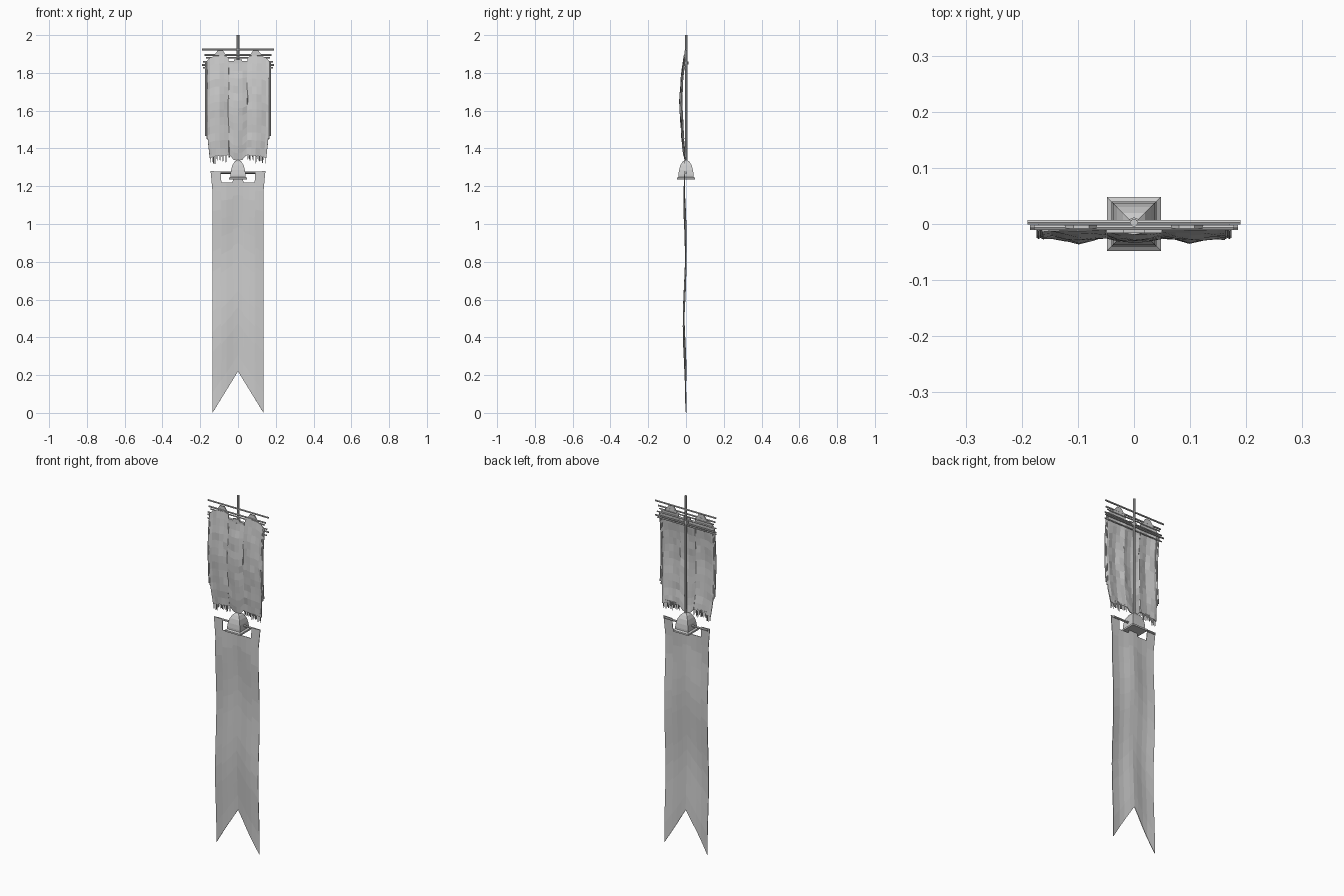
import bpy, bmesh, math, random
from mathutils import Vector

random.seed(4)
cube = bpy.data.objects.get("Cube")
if cube:
    bpy.data.objects.remove(cube, do_unlink=True)

grey = bpy.data.materials.new("plain grey")
grey.use_nodes = True
grey.diffuse_color = (0.6, 0.6, 0.6, 1)
grey.node_tree.nodes["Principled BSDF"].inputs["Base Color"].default_value = (0.6, 0.6, 0.6, 1)


def finish(name, bm, thickness=0):
    bmesh.ops.recalc_face_normals(bm, faces=bm.faces)
    mesh = bpy.data.meshes.new(name)
    bm.to_mesh(mesh)
    bm.free()
    mesh.materials.append(grey)
    ob = bpy.data.objects.new(name, mesh)
    bpy.context.collection.objects.link(ob)
    if thickness:
        mod = ob.modifiers.new("cloth thickness", "SOLIDIFY")
        mod.thickness = thickness
        mod.offset = 0
    return ob


def rod(name, a, b, radius, sides=6):
    a, b = Vector(a), Vector(b)
    bm = bmesh.new()
    bmesh.ops.create_cone(bm, cap_ends=True, segments=sides, radius1=radius,
                          radius2=radius, depth=(b - a).length)
    ob = finish(name, bm)
    ob.location = (a + b) / 2
    ob.rotation_mode = "QUATERNION"
    ob.rotation_quaternion = (b - a).to_track_quat("Z", "Y")
    return ob


def plate(name, outline, y, depth):
    bm = bmesh.new()
    face = bm.faces.new([bm.verts.new((x, y - depth / 2, z)) for x, z in outline])
    ext = bmesh.ops.extrude_face_region(bm, geom=[face])
    verts = [v for v in ext["geom"] if isinstance(v, bmesh.types.BMVert)]
    bmesh.ops.translate(bm, verts=verts, vec=(0, depth, 0))
    return finish(name, bm)


def lerp(points, x):
    for (x0, a), (x1, b) in zip(points, points[1:]):
        if x <= x1:
            return a + (b - a) * max(0, x - x0) / (x1 - x0)
    return points[-1][1]


def sheet(name, columns, rows, top, bottom, shift, depth, thickness):
    """Cloth between two outlines; shift and depth shape each point."""
    bm = bmesh.new()
    grid = []
    for x in columns:
        hi, lo = lerp(top, abs(x)), lerp(bottom, abs(x))
        line = []
        for r in range(rows + 1):
            z = hi + (lo - hi) * r / rows
            line.append(bm.verts.new((shift(x, z), depth(x, z), z)))
        grid.append(line)
    for a, b in zip(grid, grid[1:]):
        for r in range(rows):
            bm.faces.new((a[r], a[r + 1], b[r + 1], b[r]))
    return finish(name, bm, thickness)


def mirrored(half):
    return [-x for x in reversed(half) if x > 0] + half


# Upper cloth: bulging, worn, narrower near the hem
side_edge = [(1.33, 0.148), (1.40, 0.155), (1.46, 0.162), (1.8, 0.163), (1.9, 0.165)]
billow = [(1.33, -0.004), (1.42, -0.015), (1.62, -0.028), (1.75, -0.024), (1.9, -0.008)]


def upper_depth(x, z):
    fold = 0.005 * math.cos(abs(x) * 62 - math.pi * 2)
    return lerp(billow, z) - fold * lerp([(1.33, 0.3), (1.6, 1), (1.9, 0.3)], z) \
        + random.uniform(-0.0025, 0.0025)


sheet("upper_cloth", mirrored([0, 0.025, 0.048, 0.052, 0.075, 0.1, 0.125, 0.15, 0.165]), 13,
      [(0, 1.85), (0.048, 1.85), (0.052, 1.883), (0.075, 1.892), (0.14, 1.888), (0.165, 1.865)],
      [(0, 1.335), (0.025, 1.34), (0.048, 1.365), (0.125, 1.36), (0.165, 1.35)],
      lambda x, z: x / 0.165 * lerp(side_edge, z), upper_depth, 0.005)

# Torn fringe threads, cords and peaked tabs on each side
for side, label in ((1, "left"), (-1, "right")):
    for i in range(14):
        x = side * (0.045 + 0.0077 * i)
        end = 1.35 - 0.012 * i / 14 - random.uniform(0, 0.024)
        w = random.uniform(0.0015, 0.0035)
        plate(f"{label}_fringe_{i + 1}",
              [(x - w, 1.372), (x + w, 1.372), (x + w * 0.5, end), (x - w * 0.5, end)], -0.007, 0.003)
    for j, (x, low) in enumerate(((0.163, 1.45), (0.17, 1.465))):
        for k in range(4):
            z0, z1 = low + (1.86 - low) * k / 4, low + (1.86 - low) * (k + 1) / 4
            rod(f"{label}_edge_cord_{j + 1}_{k + 1}", (side * x, lerp(billow, z0) + 0.004, z0),
                (side * x, lerp(billow, z1) + 0.004, z1), 0.004)
    plate(f"{label}_peaked_tab",
          [(side * x, z) for x, z in ((0.055, 1.88), (0.08, 1.918), (0.108, 1.918), (0.135, 1.88))],
          -0.005, 0.006)

# Pole and crossbars
rod("pole", (0, 0.002, 1.29), (0, 0.002, 2.0), 0.007, 8)
rod("pole_collar", (0, 0.0, 1.845), (0, 0.0, 1.86), 0.012, 8)
for i, (half, y, z, r) in enumerate(((0.19, 0.003, 1.923, 0.005), (0.178, -0.006, 1.894, 0.005),
                                     (0.17, -0.004, 1.88, 0.004), (0.185, -0.005, 1.86, 0.004),
                                     (0.19, 0.003, 1.842, 0.005), (0.185, -0.007, 1.826, 0.004))):
    rod(f"crossbar_{i + 1}", (-half, y, z), (half, y, z), r)
plate("centre_clasp", [(-0.05, 1.85), (0.05, 1.85), (0.05, 1.862), (0.02, 1.862),
                       (0.02, 1.872), (-0.02, 1.872), (-0.02, 1.862), (-0.05, 1.862)], -0.012, 0.008)

# Square bell-shaped socket
bm = bmesh.new()
rings = []
for half, z in ((0.048, 1.235), (0.048, 1.244), (0.04, 1.25), (0.04, 1.262), (0.037, 1.285),
                (0.03, 1.31), (0.02, 1.328), (0.008, 1.338)):
    rings.append([bm.verts.new((sx * half, sy * half, z))
                  for sx, sy in ((-1, -1), (1, -1), (1, 1), (-1, 1))])
for a, b in zip(rings, rings[1:]):
    for i in range(4):
        bm.faces.new((a[i], a[(i + 1) % 4], b[(i + 1) % 4], b[i]))
bm.faces.new(rings[0])
bm.faces.new(rings[-1])
finish("bell_socket", bm)

# Lower rod held by the socket
rod("lower_rod", (-0.135, 0, 1.272), (0.135, 0, 1.272), 0.006)


# Long lower cloth with swallowtail hem and flared hanging tabs
def lower_depth(x, z):
    wave = 0.006 * math.sin(z * 8.5 + abs(x) * 9) + 0.003 * math.cos(x * 40)
    return -0.007 + wave * min(1, (1.28 - z) * 5)


sheet("lower_cloth", mirrored([0, 0.025, 0.03, 0.06, 0.088, 0.092, 0.115, 0.135]), 12,
      [(0, 1.238), (0.025, 1.238), (0.03, 1.219), (0.088, 1.219), (0.092, 1.278), (0.135, 1.28)],
      [(0, 0.22), (0.135, 0.0)],
      lambda x, z: x * (1 + 0.075 * max(0, (z - 1.2) / 0.08)) if abs(x) > 0.1 else x,
      lower_depth, 0.003)
